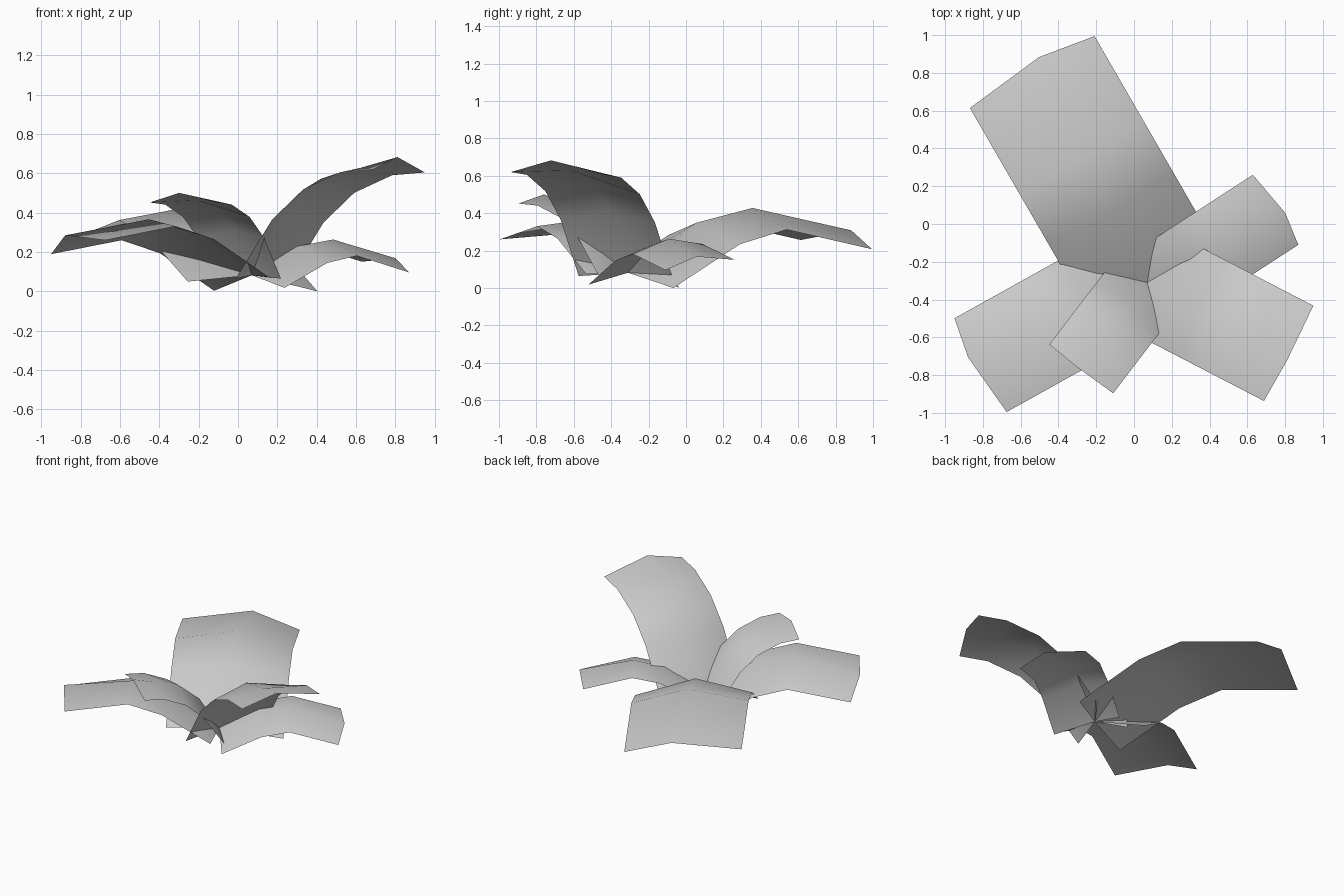
import bpy
import math

cube = bpy.data.objects.get("Cube")
if cube:
    bpy.data.objects.remove(cube, do_unlink=True)

# Single grey leaf colour
mat = bpy.data.materials.new("leaf_grey")
mat.use_nodes = True
GREY = (0.6, 0.6, 0.6, 1.0)
mat.diffuse_color = GREY
bsdf = mat.node_tree.nodes["Principled BSDF"]
bsdf.inputs["Base Color"].default_value = GREY
bsdf.inputs["Roughness"].default_value = 0.8

# Arching leaf profiles as (outward, up): raised midrib and drooping side edges
MIDRIB = [(0, 0), (0.195, 0.33), (0.4, 0.5), (0.635, 0.56), (0.848, 0.617)]
EDGE = [(0.05, -0.025), (0.257, 0.282), (0.433, 0.437), (0.65, 0.529), (0.839, 0.546)]
ROOT = (0.07, -0.31, 0.082)

# Upright leaves use every row; drooping leaves have one long straight tip
FULL = (0, 1, 2, 3, 4)
LONG_TIP = (0, 1, 2, 4)


def make_leaf(name, rows, yaw, pitch, size, half_width, roll, edge_shift, rib_shift):
    """Sheet three points wide, bent along its length, growing from ROOT."""
    yaw, pitch = math.radians(yaw), math.radians(pitch)
    verts, faces = [], []
    for row in rows:
        rib, edge = MIDRIB[row], EDGE[row]
        columns = (
            (edge, edge_shift - half_width, -roll * half_width),
            (rib, rib_shift * rib[0] / MIDRIB[-1][0], 0.0),
            (edge, edge_shift + half_width, roll * half_width),
        )
        for (a, z), w, lift in columns:
            out = size * (a * math.cos(pitch) - z * math.sin(pitch))
            up = size * (a * math.sin(pitch) + z * math.cos(pitch)) + lift
            verts.append((
                ROOT[0] + out * math.cos(yaw) + w * math.sin(yaw),
                ROOT[1] + out * math.sin(yaw) - w * math.cos(yaw),
                ROOT[2] + up,
            ))
    for i in range(len(rows) - 1):
        for j in range(2):
            k = i * 3 + j
            faces.append((k, k + 1, k + 4, k + 3))
    mesh = bpy.data.meshes.new(name)
    mesh.from_pydata(verts, [], faces)
    mesh.materials.append(mat)
    mesh.shade_smooth()
    obj = bpy.data.objects.new(name, mesh)
    bpy.context.collection.objects.link(obj)


# name, rows, yaw, pitch, size, half width, roll slope, edge shift, midrib tip shift
LEAVES = [
    ("back_leaf", LONG_TIP, 120.0, -26.3, 1.277, 0.381, -0.065, 0.03, 0.10),
    ("right_leaf", LONG_TIP, 209.1, -24.8, 0.993, 0.284, -0.125, 0.047, 0.115),
    ("front_leaf", FULL, 232.6, -0.3, 0.683, 0.213, 0.0, 0.0, 0.02),
    ("left_back_leaf", LONG_TIP, 33.0, -30.0, 0.78, 0.221, -0.124, 0.047, 0.09),
    ("left_front_leaf", FULL, -27.4, -0.7, 0.99, 0.284, 0.027, -0.012, 0.025),
]
for leaf in LEAVES:
    make_leaf(*leaf)
